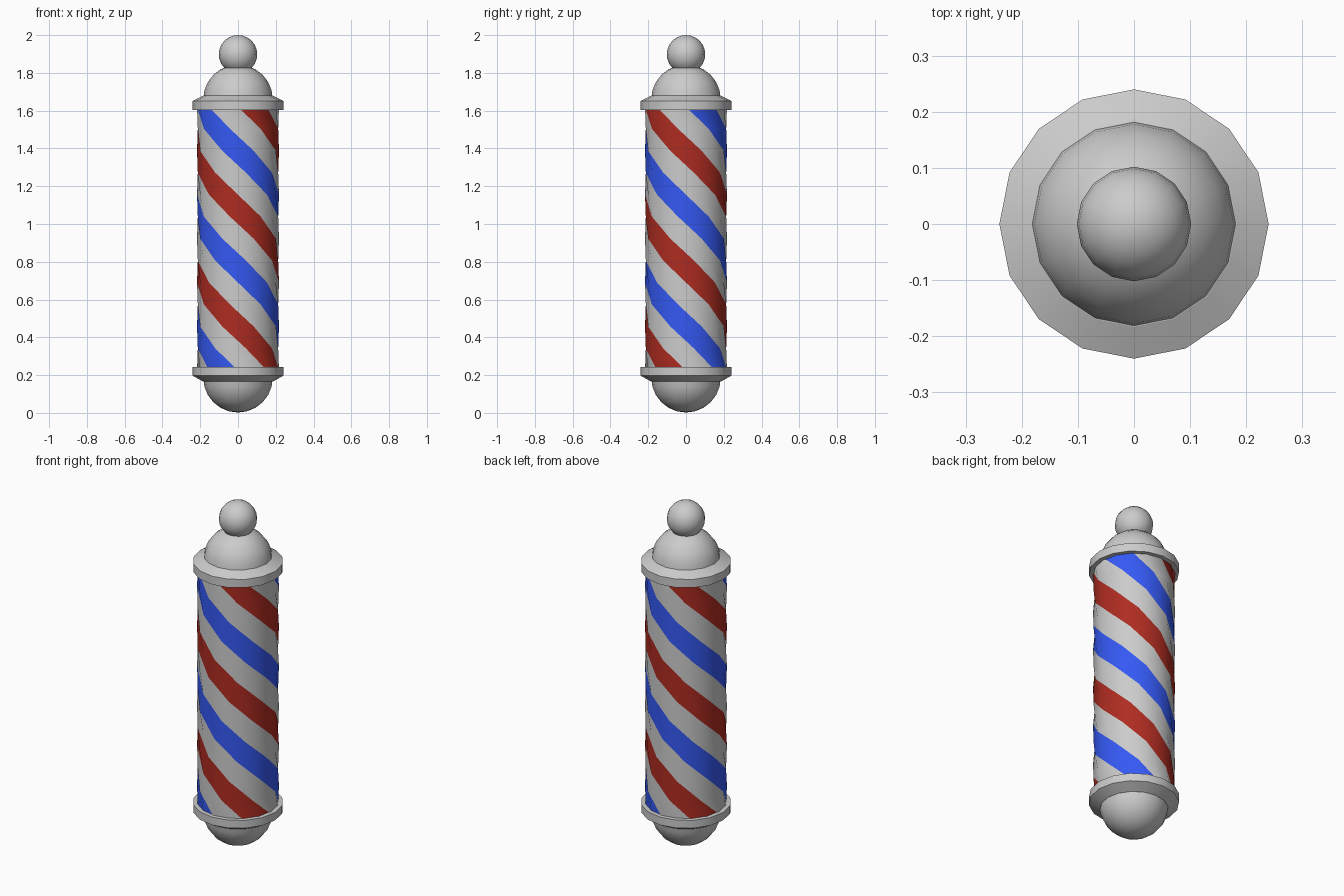
import bpy, bmesh
from math import sin, cos, pi, radians

if "Cube" in bpy.data.objects:
    bpy.data.objects.remove(bpy.data.objects["Cube"])

SIDES = 16


def finish(bm, name, angle, mats=()):
    bmesh.ops.recalc_face_normals(bm, faces=bm.faces[:])
    me = bpy.data.meshes.new(name)
    bm.to_mesh(me)
    bm.free()
    ob = bpy.data.objects.new(name, me)
    bpy.context.collection.objects.link(ob)
    for m in mats:
        me.materials.append(m)
    bpy.ops.object.select_all(action='DESELECT')
    ob.select_set(True)
    bpy.context.view_layer.objects.active = ob
    bpy.ops.object.shade_smooth_by_angle(angle=radians(angle))
    return ob


def lathe(name, profile, angle=35):
    """Revolve (radius, z) points; a zero radius becomes a pole vertex."""
    bm = bmesh.new()
    rings = []
    for r, z in profile:
        if r < 1e-6:
            rings.append([bm.verts.new((0, 0, z))] * SIDES)
        else:
            rings.append([bm.verts.new((r * cos(2 * pi * i / SIDES),
                                        r * sin(2 * pi * i / SIDES), z))
                          for i in range(SIDES)])
    for a, b in zip(rings, rings[1:]):
        for i in range(SIDES):
            j = (i + 1) % SIDES
            quad = list(dict.fromkeys((a[i], a[j], b[j], b[i])))
            bm.faces.new(quad)
    return finish(bm, name, angle)


def arc(r, zc, a0, a1, n):
    pts = []
    for k in range(n + 1):
        a = radians(a0 + (a1 - a0) * k / n)
        pts.append((max(0, r * cos(a)), zc + r * sin(a)))
    return pts


def material(name, rgb):
    m = bpy.data.materials.new(name)
    m.diffuse_color = (*rgb, 1)
    m.use_nodes = True
    m.node_tree.nodes["Principled BSDF"].inputs["Base Color"].default_value = m.diffuse_color
    return m


# twisted striped pole: 45 degree stripes, two facets each
mats = [material("stripe_white", (0.78, 0.78, 0.78)),
        material("stripe_red", (0.42, 0.025, 0.015)),
        material("stripe_blue", (0.035, 0.10, 0.90))]
Z0, Z1, R, STEPS, TWIST = 0.225, 1.62, 0.217, 12, radians(405)
bm = bmesh.new()
rings = []
for k in range(STEPS + 1):
    t = k / STEPS
    rings.append([bm.verts.new((R * cos(2 * pi * i / SIDES - pi / 2 - TWIST * t),
                                R * sin(2 * pi * i / SIDES - pi / 2 - TWIST * t),
                                Z0 + (Z1 - Z0) * t)) for i in range(SIDES)])
for a, b in zip(rings, rings[1:]):
    for i in range(SIDES):
        j = (i + 1) % SIDES
        f = bm.faces.new((a[i], a[j], b[j], b[i]))
        f.material_index = (0, 1, 0, 2)[(i // 2) % 4]
bm.faces.new(rings[0])
bm.faces.new(rings[-1])
finish(bm, "striped_pole", 45, mats)

# top cap: collar and dome
lathe("top_collar", [(0, 1.603), (0.24, 1.603), (0.24, 1.652),
                     (0.183, 1.68), (0, 1.68)], 25)
lathe("top_dome", arc(0.184, 1.66, 0, 90, 6))

# bottom cap: collar and dome
lathe("bottom_collar", [(0, 0.243), (0.24, 0.243), (0.24, 0.197),
                        (0.183, 0.165), (0, 0.165)], 25)
lathe("bottom_dome", arc(0.184, 0.186, 0, -90, 6))

# finial ball
lathe("finial_ball", arc(0.102, 1.898, -90, 90, 12))
